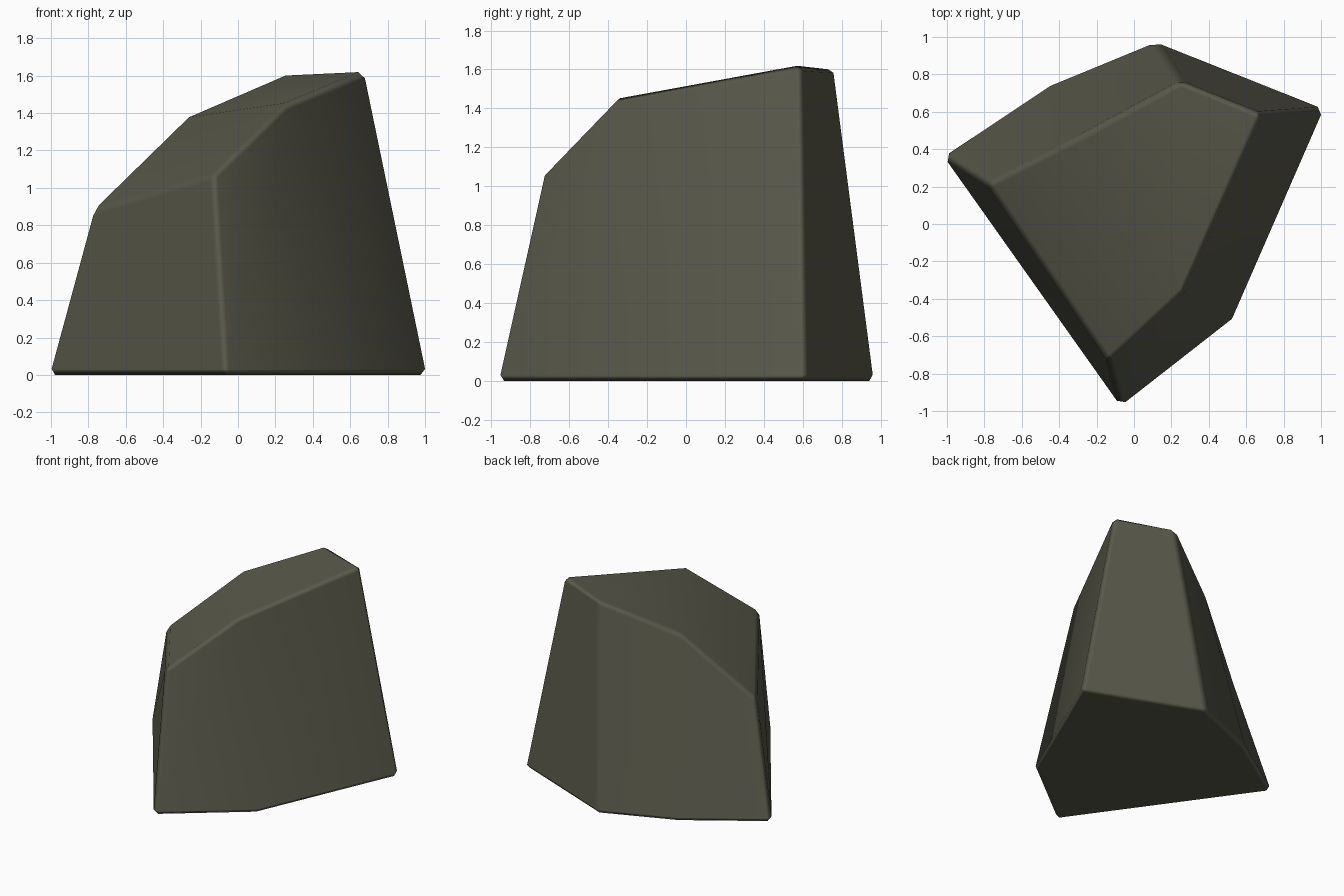
import bpy, bmesh

if "Cube" in bpy.data.objects:
    bpy.data.objects.remove(bpy.data.objects["Cube"])

# Rock: six-sided base outline paired with a tilted top outline
base = [(-1.025, 0.365), (-0.07, -0.98), (0.53, -0.51),
        (1.02, 0.615), (0.115, 0.975), (-0.45, 0.745)]
top = [(-0.785, 0.215, 0.88), (-0.135, -0.74, 1.07), (0.26, -0.37, 1.455),
       (0.685, 0.59, 1.625), (0.25, 0.765, 1.615), (-0.28, 0.475, 1.375)]

bm = bmesh.new()
lower = [bm.verts.new((x, y, 0)) for x, y in base]
upper = [bm.verts.new(p) for p in top]
bm.faces.new(lower[::-1])
for i in range(6):
    j = (i + 1) % 6
    bm.faces.new((lower[i], lower[j], upper[j], upper[i]))
# Top: low slope and high slope, meeting in a soft fold
bm.faces.new((upper[0], upper[1], upper[2], upper[5]))
bm.faces.new((upper[2], upper[3], upper[4], upper[5]))
bmesh.ops.recalc_face_normals(bm, faces=bm.faces)
for f in bm.faces:
    f.smooth = True

mesh = bpy.data.meshes.new("rock")
bm.to_mesh(mesh)
bm.free()
rock = bpy.data.objects.new("rock", mesh)
bpy.context.collection.objects.link(rock)

# Worn edges: narrow chamfer on the sharp edges only
bevel = rock.modifiers.new("worn_edges", 'BEVEL')
bevel.width = 0.033
bevel.segments = 1
bevel.limit_method = 'ANGLE'
bevel.angle_limit = 0.56
bevel.harden_normals = True

# Dark olive stone
stone = bpy.data.materials.new("dark olive stone")
stone.diffuse_color = (0.10, 0.10, 0.07, 1)
stone.use_nodes = True
stone.node_tree.nodes["Principled BSDF"].inputs["Base Color"].default_value = stone.diffuse_color
mesh.materials.append(stone)
